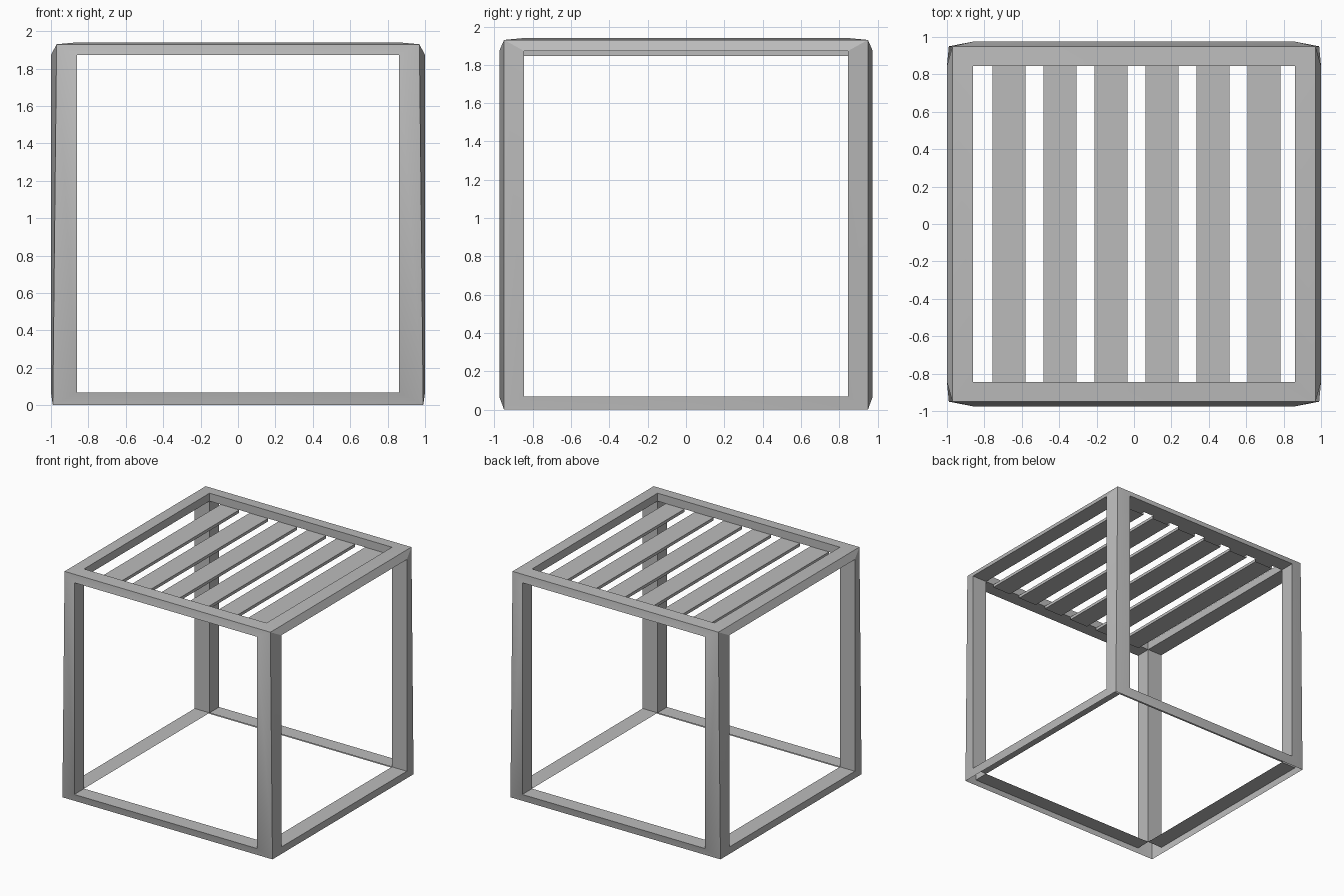
import bpy
import bmesh
from mathutils import Vector

cube = bpy.data.objects.get("Cube")
if cube:
    bpy.data.objects.remove(cube)

grey = bpy.data.materials.new("plain grey")
grey.use_nodes = True
colour = (0.5, 0.5, 0.5, 1)
grey.diffuse_color = colour
grey.node_tree.nodes["Principled BSDF"].inputs["Base Color"].default_value = colour

INNER_X, INNER_Y, LOW, HIGH = 0.86, 0.845, 0.068, 1.872


def finish(name, bm):
    mesh = bpy.data.meshes.new(name)
    bm.to_mesh(mesh)
    bm.free()
    mesh.materials.append(grey)
    obj = bpy.data.objects.new(name, mesh)
    bpy.context.collection.objects.link(obj)
    return obj


def inner(s):
    return Vector((s[0] * INNER_X, s[1] * INNER_Y, HIGH if s[2] > 0 else LOW))


def corner(s):
    x, z = (0.97, 1.93) if s[2] > 0 else (0.99, 0)
    return Vector((s[0] * x, s[1] * 0.95, z))


# Frame: five slightly pillowed sides, each with a window and its reveal; open below
bm = bmesh.new()
for axis, sign, reach in ((0, -1, -1), (0, 1, 1), (1, -1, -0.975), (1, 1, 0.975), (2, 1, 1.94)):
    loop = []
    for a, b in ((-1, -1), (1, -1), (1, 1), (-1, 1)):
        signs = [a, b]
        signs.insert(axis, sign)
        rim = inner(signs)
        rim[axis] = reach
        loop.append((corner(signs), rim, inner(signs)))
    for i in range(4):
        p, q = loop[i - 1], loop[i]
        for k in range(2):
            bm.faces.new([bm.verts.new(v) for v in (p[k], q[k], q[k + 1], p[k + 1])])
bmesh.ops.remove_doubles(bm, verts=bm.verts, dist=0.0001)
bmesh.ops.recalc_face_normals(bm, faces=bm.faces)
top_face = max(bm.faces, key=lambda f: f.calc_center_median().z)
if top_face.normal.z < 0:
    bmesh.ops.reverse_faces(bm, faces=bm.faces)
frame = finish("frame", bm)
bpy.ops.object.select_all(action='DESELECT')
frame.select_set(True)
bpy.context.view_layer.objects.active = frame
bpy.ops.object.shade_smooth_by_angle(angle=0.5)

# Top slats: flat boards with open ends against the frame
for i in range(6):
    bm = bmesh.new()
    bmesh.ops.create_cube(bm, size=1)
    ends = [f for f in bm.faces if abs(f.normal.y) > 0.5]
    bmesh.ops.delete(bm, geom=ends, context='FACES_ONLY')
    bmesh.ops.scale(bm, verts=bm.verts, vec=(0.175, 2 * INNER_Y, 0.025))
    bmesh.ops.translate(bm, verts=bm.verts, vec=(-0.668 + i * 0.2725, 0, HIGH - 0.0125))
    finish(f"slat_{i + 1}", bm)
